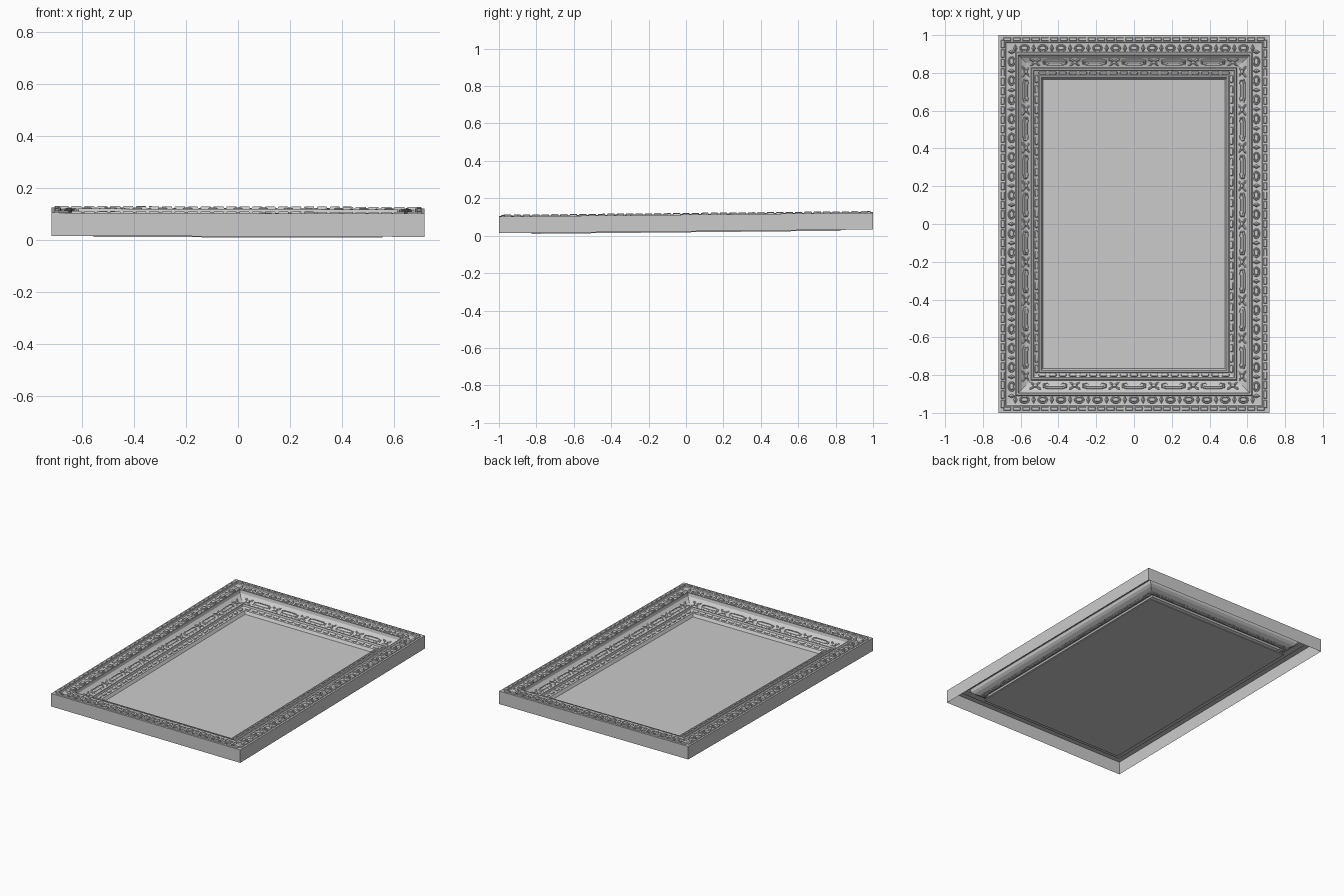
import bpy, bmesh, math
from mathutils import Matrix, Vector

if "Cube" in bpy.data.objects:
    bpy.data.objects.remove(bpy.data.objects["Cube"])

HX, HY = 0.717, 1.0          # outer half sizes of the frame

grey = bpy.data.materials.new("plain grey")
grey.diffuse_color = (0.6, 0.6, 0.6, 1)
grey.use_nodes = True
grey.node_tree.nodes["Principled BSDF"].inputs["Base Color"].default_value = grey.diffuse_color

# moulding cross-section: distance in from the outer edge, height
PROFILE = [(0, 0), (0, .089), (.036, .089), (.040, .083), (.048, .081), (.090, .079),
           (.096, .086), (.104, .086), (.108, .066), (.122, .052), (.145, .040),
           (.172, .034), (.176, .040), (.184, .040), (.188, .029), (.212, .020),
           (.216, .023), (.224, .022), (.235, .003)]


def finish(name, bm):
    """Make the object; the whole frame rests on a slight slant."""
    for v in bm.verts:
        v.co.z += 0.025 + 0.010 * v.co.y - 0.0025 * v.co.x
    me = bpy.data.meshes.new(name)
    bm.to_mesh(me)
    bm.free()
    me.materials.append(grey)
    ob = bpy.data.objects.new(name, me)
    bpy.context.collection.objects.link(ob)
    return ob


def surface(d):
    """Height and slope angle of the moulding at distance d."""
    for (d0, h0), (d1, h1) in zip(PROFILE[1:], PROFILE[2:]):
        if d0 <= d <= d1:
            t = (d - d0) / (d1 - d0)
            return h0 + t * (h1 - h0), math.atan2(h1 - h0, d1 - d0)
    return 0, 0


def boss(bm, M, a, b, segs, rings, power=1.0):
    """Raised ornament: outline a x b, lofted through (inset, height) rings."""
    loops = []
    for inset, h in rings:
        loop = []
        for i in range(segs):
            t = 2 * math.pi * (i + .5 * (power < 1)) / segs
            c, s = math.cos(t), math.sin(t)
            x = math.copysign(abs(c) ** power, c) * (a - inset)
            y = math.copysign(abs(s) ** power, s) * (b - inset)
            loop.append(bm.verts.new(M @ Vector((x, y, h))))
        loops.append(loop)
    for lo, hi in zip(loops, loops[1:]):
        for i in range(segs):
            j = (i + 1) % segs
            bm.faces.new((lo[i], lo[j], hi[j], hi[i]))
    bm.faces.new(loops[-1])


def places(d, spacing, margin, shift=0.0):
    """Matrices spaced evenly along all four rails at distance d."""
    h, slope = surface(d)
    for k in range(4):
        turn = Matrix.Rotation(k * math.pi / 2, 4, 'Z')
        half, out = (HX, HY) if k % 2 == 0 else (HY, HX)
        length = 2 * (half - d - margin)
        n = max(1, round(length / spacing))
        step = length / n
        for i in range(n + (shift > 0)):
            x = -length / 2 + (i + .5 - shift) * step
            yield turn @ Matrix.Translation((x, -(out - d), h)) @ Matrix.Rotation(slope, 4, 'X')


# mitred moulding, hollow at the back
bm = bmesh.new()
rings = []
for d, h in PROFILE:
    x, y = HX - d, HY - d
    rings.append([bm.verts.new(p) for p in ((-x, -y, h), (x, -y, h), (x, y, h), (-x, y, h))])
for lo, hi in zip(rings, rings[1:]):
    for i in range(4):
        j = (i + 1) % 4
        bm.faces.new((lo[i], lo[j], hi[j], hi[i]))
finish("frame_moulding", bm)

# picture panel tucked in behind the moulding
bm = bmesh.new()
bmesh.ops.create_cube(bm, size=1, matrix=Matrix.Translation((0, 0, -.002)) @ Matrix.Diagonal((1.11, 1.65, .007, 1)))
finish("picture_panel", bm)

# row of small blocks on the outer rim
bm = bmesh.new()
for M in places(.022, .05, 0):
    boss(bm, M, .024, .012, 4, [(0, 0), (.001, .004), (.003, .006)], .5)
finish("rim_blocks", bm)

# eggs with darts between them
bm = bmesh.new()
for M in places(.069, .1, .02):
    boss(bm, M, .028, .020, 10, [(0, 0), (.002, .005), (.007, .005), (.009, .002), (.010, .008), (.015, .011)])
for M in places(.069, .1, .02, .5):
    boss(bm, M, .011, .021, 4, [(0, 0), (.003, .005), (.009, .008)])
finish("egg_and_dart_band", bm)

# long cartouches with leaf clusters between them
bm = bmesh.new()
for M in places(.144, .2, .05):
    boss(bm, M, .066, .021, 8, [(0, 0), (.002, .005), (.006, .006), (.008, .001), (.012, .001), (.014, .004)], .55)
for M in places(.144, .2, .05, .5):
    boss(bm, M, .014, .012, 6, [(0, 0), (.003, .007), (.008, .009)])
    for sx in (-1, 1):
        for sy in (-1, 1):
            leaf = M @ Matrix.Translation((sx * .017, sy * .013, 0)) @ Matrix.Rotation(sx * sy * .6, 4, 'Z')
            boss(bm, leaf, .016, .007, 6, [(0, 0), (.002, .004), (.005, .006)])
finish("cartouche_band", bm)

# small beads along the inner lip
bm = bmesh.new()
for M in places(.200, .055, .005):
    boss(bm, M, .021, .010, 8, [(0, 0), (.002, .004), (.006, .006)], .6)
finish("inner_bead_row", bm)
